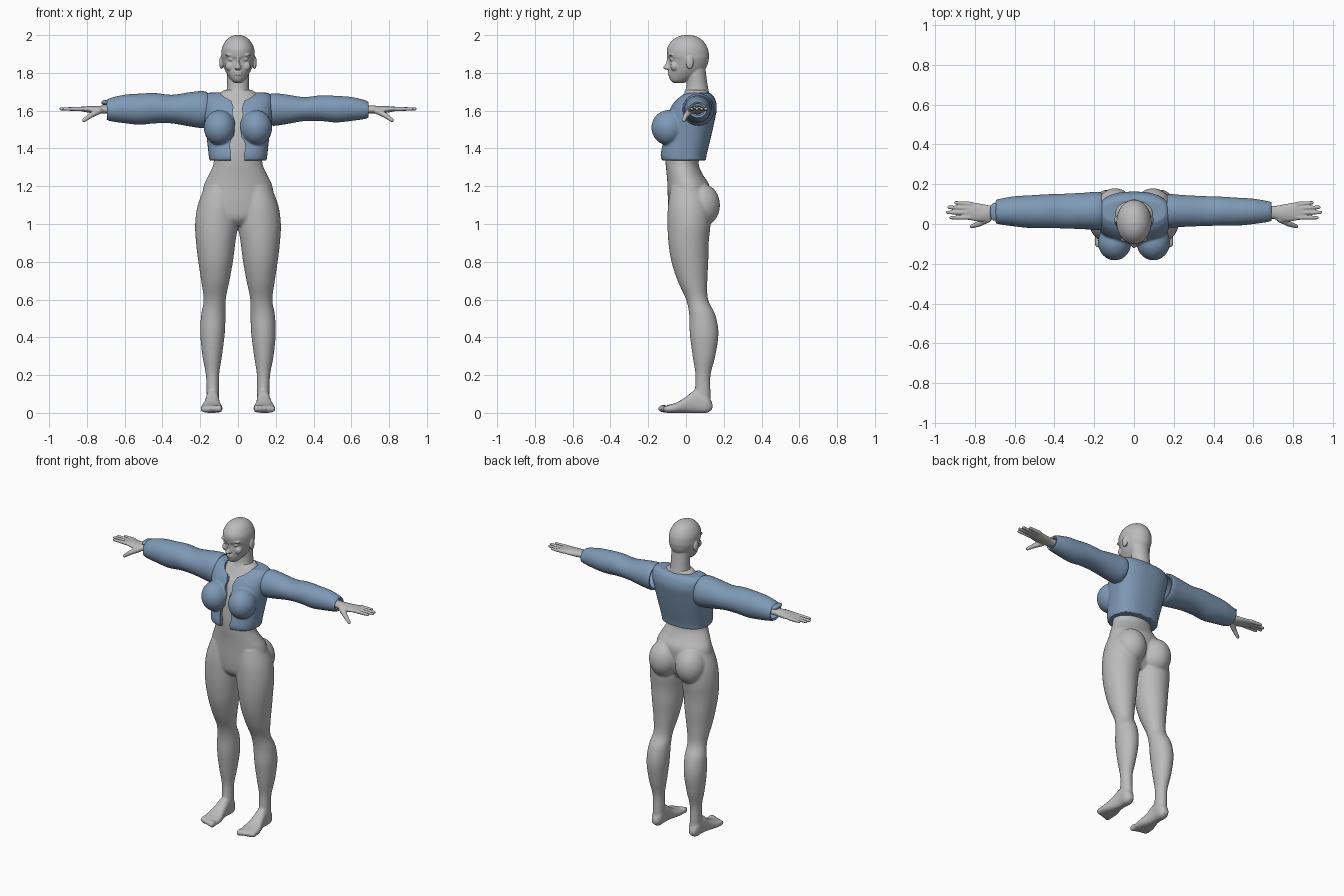
import bpy, bmesh, math
from mathutils import Vector, Matrix

if "Cube" in bpy.data.objects:
    bpy.data.objects.remove(bpy.data.objects["Cube"])


def make_material(name, colour):
    mat = bpy.data.materials.new(name)
    mat.use_nodes = True
    mat.diffuse_color = (*colour, 1)
    mat.node_tree.nodes["Principled BSDF"].inputs["Base Color"].default_value = (*colour, 1)
    return mat


skin = make_material("mannequin grey", (.5, .5, .5))
cloth = make_material("denim blue", (.21, .32, .47))

# Component order for each loft direction: along, across, depth
AXES = {"z": (2, 0, 1), "y": (1, 0, 2), "x": (0, 2, 1)}


def spline(p0, p1, p2, p3, t):
    return tuple(b + .5 * t * (c - a + t * (2*a - 5*b + 4*c - d + t * (3*(b - c) + d - a)))
                 for a, b, c, d in zip(p0, p1, p2, p3))


def loft(bm, axis, keys, power=2, caps=True, segments=40, steps=5):
    """Skin smooth oval sections: (position, low, high, low depth, high depth)."""
    padded = [keys[0], *keys, keys[-1]]
    sections = [spline(*padded[i:i + 4], s / steps)
                for i in range(len(keys) - 1) for s in range(steps)] + [keys[-1]]
    rings = []
    for pos, a0, a1, b0, b1 in sections:
        ring = []
        for k in range(segments):
            angle = math.tau * k / segments
            c, s = math.cos(angle), math.sin(angle)
            u = math.copysign(abs(c) ** (2 / power), c)
            v = math.copysign(abs(s) ** (2 / power), s)
            co = Vector()
            values = (pos, (a0 + a1 + u * (a1 - a0)) / 2, (b0 + b1 + v * (b1 - b0)) / 2)
            for index, value in zip(AXES[axis], values):
                co[index] = value
            ring.append(bm.verts.new(co))
        rings.append(ring)
    for low, high in zip(rings, rings[1:]):
        for k in range(segments):
            n = (k + 1) % segments
            bm.faces.new((low[k], low[n], high[n], high[k]))
    if caps:
        bm.faces.new(rings[0][::-1])
        bm.faces.new(rings[-1])


def centred(rows):
    return [(z, -w, w, front, back) for z, w, front, back in rows]


def ball(bm, centre, size):
    bmesh.ops.create_uvsphere(bm, u_segments=32, v_segments=20, radius=1,
                              matrix=Matrix.Translation(centre) @ Matrix.Diagonal((*size, 1)))


def digit(bm, points, r0, r1):
    """Rounded tapering tube through a few points."""
    for i, (a, b) in enumerate(zip(points, points[1:])):
        a, b = Vector(a), Vector(b)
        n = len(points) - 1
        ra, rb = (r0 + (r1 - r0) * j / n for j in (i, i + 1))
        turn = (b - a).to_track_quat("Z", "Y").to_matrix().to_4x4()
        bmesh.ops.create_cone(bm, cap_ends=True, segments=16, radius1=ra, radius2=rb,
                              depth=(b - a).length,
                              matrix=Matrix.Translation((a + b) / 2) @ turn)
        ball(bm, a, (ra,) * 3)
        ball(bm, b, (rb,) * 3)


def mirror(bm):
    copy = bmesh.ops.duplicate(bm, geom=bm.verts[:] + bm.edges[:] + bm.faces[:])["geom"]
    for v in (g for g in copy if isinstance(g, bmesh.types.BMVert)):
        v.co.x *= -1


def to_object(name, bm):
    bmesh.ops.recalc_face_normals(bm, faces=bm.faces[:])
    mesh = bpy.data.meshes.new(name)
    bm.to_mesh(mesh)
    bm.free()
    obj = bpy.data.objects.new(name, mesh)
    bpy.context.scene.collection.objects.link(obj)
    return obj


def finish(obj, mat, voxel=0, smooth=0, cutters=(), thickness=0):
    """Fuse, soften, cut, then bake the modifiers and shade."""
    if thickness:
        mod = obj.modifiers.new("thickness", "SOLIDIFY")
        mod.thickness, mod.offset = thickness, -1
    if voxel:
        mod = obj.modifiers.new("fuse", "REMESH")
        mod.mode, mod.voxel_size = "VOXEL", voxel
        mod = obj.modifiers.new("soften", "SMOOTH")
        mod.factor, mod.iterations = .5, smooth
    for cutter in cutters:
        mod = obj.modifiers.new("cut", "BOOLEAN")
        mod.operation, mod.solver, mod.object = "DIFFERENCE", "EXACT", cutter
    graph = bpy.context.evaluated_depsgraph_get()
    mesh = bpy.data.meshes.new_from_object(obj.evaluated_get(graph))
    obj.modifiers.clear()
    obj.data = mesh
    mesh.materials.clear()
    mesh.materials.append(mat)
    mesh.polygons.foreach_set("material_index", [0] * len(mesh.polygons))
    mesh.shade_smooth()
    mesh.set_sharp_from_angle(angle=math.radians(45))


# Body: legs, feet, buttocks, then the central torso
bm = bmesh.new()
loft(bm, "z", [(.03, .1, .165, .04, .13), (.1, .1, .166, .045, .13), (.2, .1, .17, .05, .13),
               (.3, .085, .188, .035, .155), (.42, .07, .2, .02, .172), (.52, .066, .195, .017, .155),
               (.6, .065, .182, 0, .117), (.7, .045, .195, -.045, .113), (.8, .027, .21, -.077, .118),
               (.9, .014, .222, -.093, .12), (1, 0, .227, -.098, .13), (1.1, 0, .213, -.095, .13),
               (1.2, .01, .175, -.08, .1)])
loft(bm, "y", [(.14, .12, .15, .02, .05), (.11, .1, .168, 0, .1), (.05, .1, .17, 0, .12),
               (0, .095, .18, 0, .085), (-.05, .083, .195, 0, .055), (-.1, .083, .198, 0, .04),
               (-.115, .09, .19, .005, .03)], power=2.5)
for i in range(5):
    ball(bm, (.098 + .022 * i, -.12 + .007 * i, .022), (.015 - .001 * i, .028, .021 - .001 * i))
ball(bm, (.095, .08, 1.1), (.095, .1, .115))
mirror(bm)
loft(bm, "z", centred([(.99, .06, -.05, .07), (1.03, .14, -.085, .1), (1.1, .19, -.095, .12),
                       (1.2, .182, -.098, .125), (1.26, .155, -.102, .09), (1.32, .13, -.108, .067),
                       (1.4, .13, -.11, .085), (1.5, .15, -.1, .12), (1.6, .15, -.07, .14),
                       (1.66, .13, -.03, .125), (1.71, .075, 0, .115)]))
finish(to_object("body", bm), skin, .006, 8)

# Head: ears, eyes, brows and cheeks in pairs, then skull, neck, nose and lips
bm = bmesh.new()
ball(bm, (.088, .02, 1.855), (.011, .02, .035))
ball(bm, (.035, -.071, 1.872), (.018, .016, .011))
ball(bm, (.038, -.076, 1.895), (.03, .016, .008))
ball(bm, (.043, -.06, 1.835), (.024, .022, .025))
mirror(bm)
loft(bm, "z", centred([(2.001, .006, 0, .012), (1.993, .036, -.04, .055), (1.97, .065, -.075, .09),
                       (1.93, .085, -.1, .115), (1.89, .088, -.099, .122), (1.87, .086, -.089, .12),
                       (1.84, .078, -.089, .113), (1.81, .067, -.09, .095), (1.78, .05, -.09, .06),
                       (1.757, .032, -.08, .01), (1.746, .015, -.062, -.01)]))
loft(bm, "z", centred([(1.6, .08, .01, .13), (1.68, .068, -.01, .125), (1.72, .059, 0, .117),
                       (1.78, .058, .005, .108), (1.85, .06, 0, .1)]))
loft(bm, "z", centred([(1.89, .007, -.1, -.06), (1.85, .01, -.107, -.06), (1.826, .018, -.122, -.06),
                       (1.816, .012, -.1, -.06)]))
for z in (1.805, 1.792):
    ball(bm, (0, -.085, z), (.024, .012, .007))
finish(to_object("head", bm), skin, .004, 3)

# Hands with forearm stubs, four fingers and a thumb
bm = bmesh.new()
loft(bm, "x", [(.6, 1.58, 1.63, .03, .09), (.7, 1.584, 1.627, .025, .09), (.76, 1.585, 1.625, .012, .1),
               (.82, 1.595, 1.622, .018, .11), (.855, 1.602, 1.617, .025, .108)])
for y, tip_y, tip_x in ((.1, .107, .895), (.079, .084, .93), (.057, .058, .937), (.033, .032, .92)):
    digit(bm, [(.82, y, 1.609), (tip_x, tip_y, 1.609)], .012, .0085)
digit(bm, [(.735, .025, 1.6), (.78, 0, 1.575), (.815, -.012, 1.549)], .018, .01)
mirror(bm)
finish(to_object("hands", bm), skin, .004, 2)

# Cutters for the torn front opening and the neckline
bm = bmesh.new()
opening = [(1.3, .036), (1.37, .032), (1.4, .04), (1.44, .034), (1.46, .017), (1.53, .012),
           (1.58, .026), (1.61, .02), (1.65, .034), (1.68, .028), (1.75, .04)]
outline = [(w, z) for z, w in opening] + [(-w - .004, z + .008) for z, w in reversed(opening)]
face = bm.faces.new([bm.verts.new((x, -.3, z)) for x, z in outline])
top = bmesh.ops.extrude_face_region(bm, geom=[face])["geom"]
bmesh.ops.translate(bm, vec=(0, .3, 0), verts=[g for g in top if isinstance(g, bmesh.types.BMVert)])
opening_cutter = to_object("opening_cutter", bm)
bm = bmesh.new()
loft(bm, "z", [(1.635, -.085, .085, -.06, .1), (1.8, -.115, .115, -.08, .12)])
neck_cutter = to_object("neck_cutter", bm)
cutters = (opening_cutter, neck_cutter)

# Cropped jacket bodice
bm = bmesh.new()
ball(bm, (.097, -.092, 1.51), (.084, .091, .093))
mirror(bm)
loft(bm, "z", centred([(1.337, .152, -.13, .105), (1.37, .156, -.135, .11), (1.45, .165, -.12, .13),
                       (1.55, .18, -.105, .152), (1.62, .187, -.08, .163), (1.67, .182, -.04, .15),
                       (1.695, .16, 0, .125)]), power=2.5)
finish(to_object("jacket_bodice", bm), cloth, .006, 4, cutters)
for cutter in cutters:
    bpy.data.objects.remove(cutter)

# Sleeves
bm = bmesh.new()
loft(bm, "x", [(.165, 1.525, 1.685, -.015, .147), (.19, 1.52, 1.692, -.018, .15),
               (.25, 1.528, 1.686, -.014, .145), (.35, 1.545, 1.672, -.01, .14),
               (.44, 1.545, 1.681, -.008, .137), (.52, 1.538, 1.678, -.008, .132),
               (.6, 1.546, 1.672, 0, .127), (.67, 1.556, 1.656, .01, .115),
               (.69, 1.563, 1.645, .015, .11)], caps=False)
mirror(bm)
finish(to_object("sleeves", bm), cloth, thickness=.012)

# Loose fold at the right cuff
bm = bmesh.new()
ball(bm, (-.702, .062, 1.643), (.022, .045, .014))
finish(to_object("right_cuff_fold", bm), cloth)
